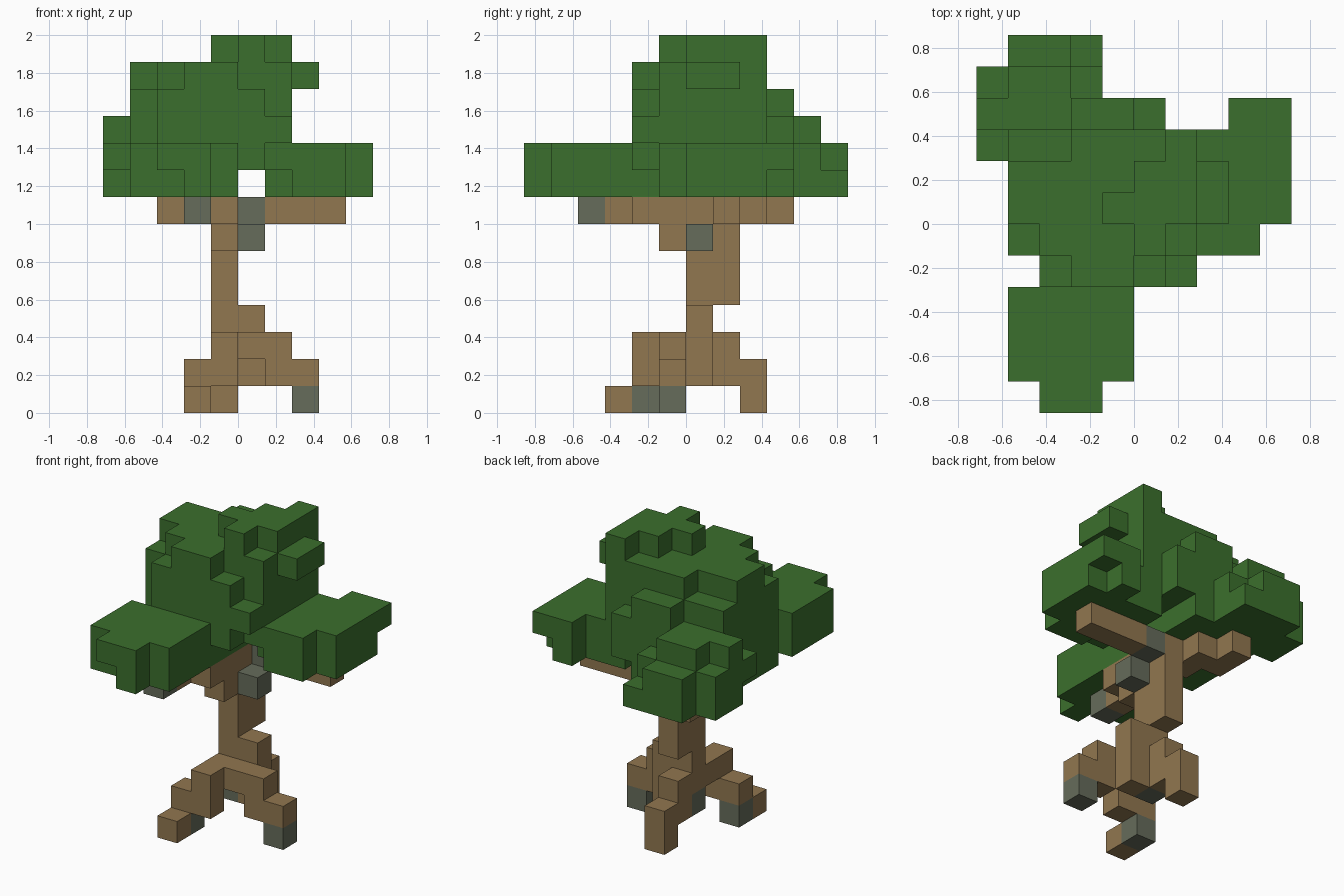
import bpy
import bmesh
from mathutils import Vector

cube = bpy.data.objects.get("Cube")
if cube:
    bpy.data.objects.remove(cube, do_unlink=True)

UNIT = 2 / 14  # edge of one block


def material(name, colour):
    mat = bpy.data.materials.new(name)
    mat.use_nodes = True
    mat.diffuse_color = (*colour, 1)
    shader = next(n for n in mat.node_tree.nodes if n.type == "BSDF_PRINCIPLED")
    shader.inputs["Base Color"].default_value = (*colour, 1)
    shader.inputs["Roughness"].default_value = 1
    return mat


green = material("leaf green", (0.044, 0.159, 0.026))
brown = material("bark brown", (0.285, 0.184, 0.080))
grey = material("mossy grey", (0.133, 0.150, 0.104))

blocks = {}  # grid cell -> part name
colours = {"trunk": brown, "roots": brown, "branches": brown,
           "mossy_blocks": grey, "front_leaf_pad": green,
           "right_leaf_pad": green, "back_leaf_pad": green, "crown": green}


def fill(part, x, y, z):
    """Fill a box of cells; each range is (start, end), a single number is one cell."""
    spans = [range(*s) if isinstance(s, tuple) else (s,) for s in (x, y, z)]
    for i in spans[0]:
        for j in spans[1]:
            for k in spans[2]:
                blocks[i, j, k] = part


# Trunk, leaning back in the middle
fill("trunk", x=-1, y=0, z=(2, 8))
fill("trunk", x=-1, y=1, z=(4, 8))
fill("trunk", x=0, y=0, z=(1, 4))
fill("trunk", x=-1, y=-1, z=(6, 8))

# Front root
fill("roots", x=-1, y=(-2, 0), z=2)
fill("roots", x=(-2, 0), y=-2, z=1)
fill("roots", x=-2, y=-3, z=0)
# Side root
fill("roots", x=(0, 2), y=-1, z=2)
fill("roots", x=(1, 3), y=-1, z=1)
# Back root
fill("roots", x=-1, y=1, z=(1, 3))
fill("roots", x=-1, y=2, z=(0, 2))

# Branches under the leaves
fill("branches", x=(1, 4), y=1, z=7)
fill("branches", x=(-2, 0), y=-2, z=7)
fill("branches", x=-2, y=-3, z=7)
fill("branches", x=-2, y=(1, 3), z=7)
fill("branches", x=-3, y=(2, 4), z=7)

# Mossy blocks on roots, trunk and branches
for cell in [(-2, -2, 0), (2, -1, 0), (-1, 0, 1), (0, 0, 6), (0, 1, 7), (-2, -4, 7)]:
    fill("mossy_blocks", *cell)

# Front leaf pad
fill("front_leaf_pad", x=(-4, 0), y=(-5, -2), z=(8, 10))
fill("front_leaf_pad", x=(-3, -1), y=-6, z=9)
fill("front_leaf_pad", x=-2, y=-6, z=8)

# Side leaf pad
fill("right_leaf_pad", x=(2, 5), y=(0, 3), z=(8, 10))
fill("right_leaf_pad", x=(2, 4), y=-1, z=(8, 10))
fill("right_leaf_pad", x=1, y=(0, 3), z=8)
fill("right_leaf_pad", x=(3, 5), y=3, z=9)
fill("right_leaf_pad", x=3, y=3, z=8)

# Back leaf pad, stepping down to the rear
fill("back_leaf_pad", x=(-4, 0), y=3, z=(8, 11))
fill("back_leaf_pad", x=(-2, 0), y=3, z=11)
fill("back_leaf_pad", x=0, y=3, z=(9, 11))
fill("back_leaf_pad", x=(-4, -2), y=4, z=(8, 11))
fill("back_leaf_pad", x=-2, y=4, z=(8, 10))
fill("back_leaf_pad", x=(-4, -2), y=5, z=(8, 10))
fill("back_leaf_pad", x=-2, y=5, z=8)
fill("back_leaf_pad", x=-5, y=(3, 5), z=(8, 10))
fill("back_leaf_pad", x=-5, y=3, z=10)
fill("back_leaf_pad", x=-5, y=2, z=9)

# Crown, lower body
fill("crown", x=-4, y=(-1, 3), z=(8, 12))
fill("crown", x=(-3, 0), y=(-2, 3), z=(8, 12))
fill("crown", x=0, y=(-2, 3), z=(9, 12))
fill("crown", x=1, y=(-1, 3), z=(9, 11))
fill("crown", x=1, y=-2, z=10)
fill("crown", x=1, y=(-1, 3), z=11)
# Crown, upper layer
fill("crown", x=-4, y=(0, 2), z=12)
fill("crown", x=-3, y=(-1, 2), z=12)
fill("crown", x=(-2, 0), y=(-2, 3), z=12)
fill("crown", x=(0, 2), y=(-1, 3), z=12)
fill("crown", x=2, y=(0, 2), z=12)
# Crown, peak
fill("crown", x=-1, y=0, z=13)
fill("crown", x=0, y=(-1, 2), z=13)
fill("crown", x=1, y=(0, 3), z=13)


def build(part, mat):
    """Make a mesh from the exposed faces of a part's blocks."""
    bm = bmesh.new()
    for cell in [c for c, owner in blocks.items() if owner == part]:
        for axis in range(3):
            for side in (0, 1):
                beside = list(cell)
                beside[axis] += 2 * side - 1
                if tuple(beside) in blocks:
                    continue
                u, v = Vector(), Vector()
                u[(axis + 1) % 3] = v[(axis + 2) % 3] = 1
                base = Vector(cell)
                base[axis] += side
                ring = [base, base + u, base + u + v, base + v]
                if not side:
                    ring.reverse()
                bm.faces.new([bm.verts.new(p * UNIT) for p in ring])
    bmesh.ops.remove_doubles(bm, verts=bm.verts, dist=UNIT / 100)
    mesh = bpy.data.meshes.new(part)
    bm.to_mesh(mesh)
    bm.free()
    mesh.materials.append(mat)
    bpy.context.collection.objects.link(bpy.data.objects.new(part, mesh))


for part, mat in colours.items():
    build(part, mat)
